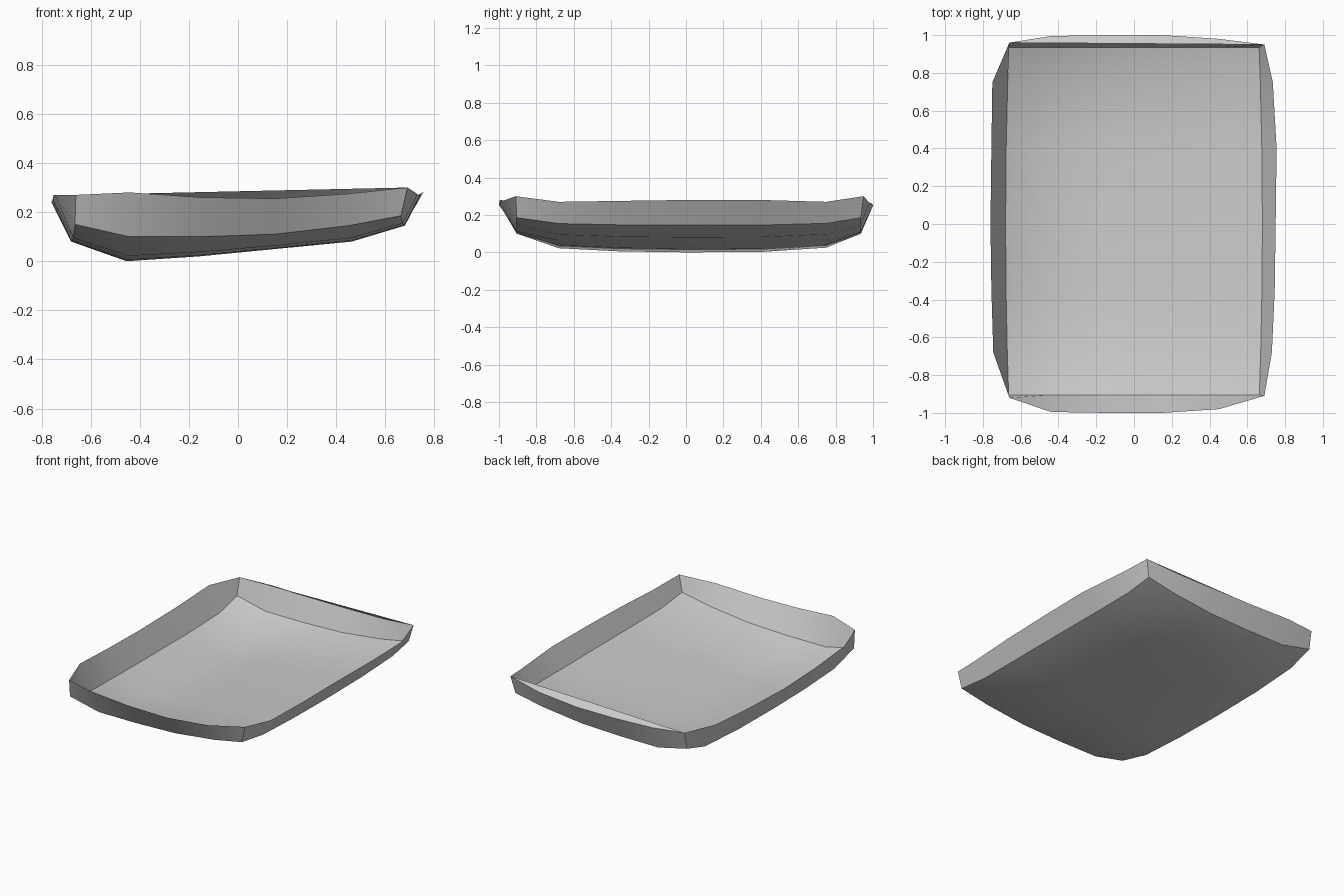
import bpy

cube = bpy.data.objects.get("Cube")
if cube:
    bpy.data.objects.remove(cube, do_unlink=True)

GREY = (0.6, 0.6, 0.6, 1.0)
mat = bpy.data.materials.new("pale_grey")
mat.use_nodes = True
mat.diffuse_color = GREY
mat.node_tree.nodes["Principled BSDF"].inputs["Base Color"].default_value = GREY


def make_sheet(name, rows, smooth_angle):
    """Skin a grid of points, given as equally long rows, with quads."""
    width = len(rows[0])
    verts = [point for row in rows for point in row]
    faces = []
    for j in range(len(rows) - 1):
        for i in range(width - 1):
            a = j * width + i
            faces.append((a, a + 1, a + width + 1, a + width))
    mesh = bpy.data.meshes.new(name)
    mesh.from_pydata(verts, [], faces)
    mesh.validate()
    mesh.materials.append(mat)
    obj = bpy.data.objects.new(name, mesh)
    bpy.context.collection.objects.link(obj)
    bpy.ops.object.select_all(action='DESELECT')
    obj.select_set(True)
    bpy.context.view_layer.objects.active = obj
    bpy.ops.object.shade_smooth_by_angle(angle=smooth_angle)
    return obj


# Floor: a tilted profile across the width, lifted towards the front and back
columns = [-0.66, -0.44, -0.15, 0.15, 0.45, 0.66]
profile = [0.08, 0.0, 0.02, 0.05, 0.08, 0.145]
lift = [0.07, 0.1, 0.08, 0.06, 0.065, 0.04]
depths = [-0.905, -0.68, -0.35, 0, 0.4, 0.75, 0.935]
lift_share = [1, 0.22, 0.05, 0, 0.02, 0.25, 1]

floor = []
for y, share in zip(depths, lift_share):
    bulge = 1 + 0.03 * (1 - y * y)
    floor.append([(x * bulge, y, z + up * share)
                  for x, z, up in zip(columns, profile, lift)])
make_sheet("floor_pan", floor, 0.6)

# Rim: each side bows outwards and its height wanders gently
front_y = [-0.92, -0.995, -1, -1, -0.98, -0.91]
front_z = [0.27, 0.28, 0.26, 0.255, 0.275, 0.3]
back_y = [0.96, 0.995, 1, 1, 0.98, 0.95]
back_z = [0.27, 0.26, 0.25, 0.25, 0.265, 0.3]
right_x = [-0.66, -0.745, -0.755, -0.76, -0.755, -0.75, -0.67]
right_z = [0.27, 0.27, 0.25, 0.24, 0.25, 0.27, 0.27]
left_x = [0.69, 0.73, 0.745, 0.75, 0.755, 0.735, 0.69]
left_z = [0.3, 0.27, 0.275, 0.28, 0.28, 0.27, 0.3]

rim_columns = [right_x[0]] + columns[1:-1] + [left_x[0]]
front_rim = list(zip(rim_columns, front_y, front_z))
back_rim = list(zip(rim_columns, back_y, back_z))
right_rim = [front_rim[0]] + list(zip(right_x, depths, right_z))[1:-1] + [back_rim[0]]
left_rim = [front_rim[-1]] + list(zip(left_x, depths, left_z))[1:-1] + [back_rim[-1]]

# Walls flaring from the floor edge to the rim
make_sheet("front_wall", [front_rim, floor[0]], 0.35)
make_sheet("back_wall", [floor[-1], back_rim], 0.35)
make_sheet("right_wall", [[row[0] for row in floor], right_rim], 0.35)
make_sheet("left_wall", [left_rim, [row[-1] for row in floor]], 0.35)

# Lip folded inwards from the back rim to a straight line between the corners
start, end = back_rim[0], back_rim[-1]
fold = []
for x, _, _ in back_rim:
    t = (x - start[0]) / (end[0] - start[0])
    fold.append(tuple(a + (b - a) * t for a, b in zip(start, end)))
inner = slice(1, -1)
make_sheet("back_lip", [fold[inner], back_rim[inner]], 0.35)

# Tapered ends of the lip close it at the corners
for side, corner, near in (("right", 0, 1), ("left", -1, -2)):
    mesh = bpy.data.meshes.new(side + "_lip_end")
    points = [back_rim[corner], back_rim[near], fold[near]]
    mesh.from_pydata(points, [], [(0, 2, 1) if side == "right" else (0, 1, 2)])
    mesh.materials.append(mat)
    bpy.context.collection.objects.link(bpy.data.objects.new(side + "_lip_end", mesh))
